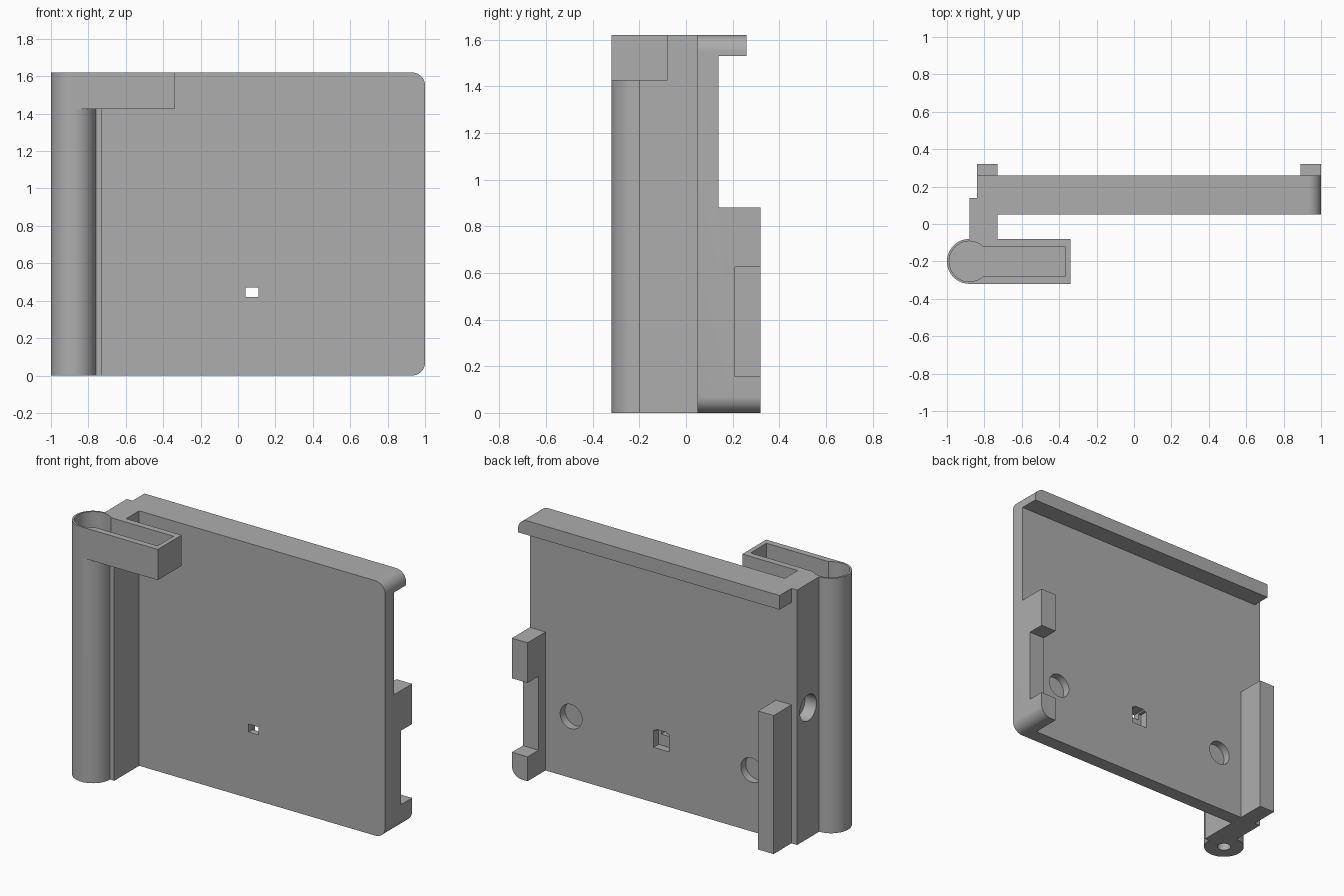
import bpy, bmesh, math

cube = bpy.data.objects.get("Cube")
if cube:
    bpy.data.objects.remove(cube, do_unlink=True)

GREY = (0.42, 0.42, 0.42, 1)
mat = bpy.data.materials.new("plain_grey")
mat.use_nodes = True
mat.diffuse_color = GREY
mat.node_tree.nodes["Principled BSDF"].inputs["Base Color"].default_value = GREY


def arc(cx, cy, r, start, end, steps):
    angles = [math.radians(start + (end - start) * i / steps) for i in range(steps + 1)]
    return [(cx + r * math.cos(a), cy + r * math.sin(a)) for a in angles]


def prism(name, outline, axis, low, high):
    """Extrude a flat outline along one axis."""
    place = {"x": lambda a, b: (low, a, b),
             "y": lambda a, b: (a, low, b),
             "z": lambda a, b: (a, b, low)}[axis]
    bm = bmesh.new()
    face = bm.faces.new([bm.verts.new(place(a, b)) for a, b in outline])
    grown = bmesh.ops.extrude_face_region(bm, geom=[face])
    moved = [g for g in grown["geom"] if isinstance(g, bmesh.types.BMVert)]
    shift = [(high - low) if axis == n else 0 for n in "xyz"]
    bmesh.ops.translate(bm, verts=moved, vec=shift)
    bmesh.ops.recalc_face_normals(bm, faces=bm.faces)
    mesh = bpy.data.meshes.new(name)
    bm.to_mesh(mesh)
    bm.free()
    mesh.materials.append(mat)
    obj = bpy.data.objects.new(name, mesh)
    bpy.context.collection.objects.link(obj)
    return obj


def box(name, x, y, z):
    return prism(name, [(x[0], y[0]), (x[1], y[0]), (x[1], y[1]), (x[0], y[1])], "z", *z)


def disc(name, a, b, r, axis, low, high):
    return prism(name, arc(a, b, r, 0, 352.5, 47), axis, low, high)


def combine(targets, tool, operation="DIFFERENCE"):
    """Apply a boolean to each target, then drop the tool."""
    tool.hide_render = True
    for target in targets:
        mod = target.modifiers.new("cut", "BOOLEAN")
        mod.operation, mod.solver, mod.object = operation, "EXACT", tool
        bpy.context.view_layer.objects.active = target
        bpy.ops.object.modifier_apply(modifier=mod.name)
    bpy.data.objects.remove(tool, do_unlink=True)


TOP = 1.62
LEFT, RIGHT = -0.84, 1.0
PLATE_FRONT, PLATE_BACK = 0.05, 0.14
R = 0.07

# Tray: rounded block carved down to plate, top lip and side clips
outline = [(LEFT, 0)] + arc(RIGHT - R, R, R, -90, 0, 10)
outline += arc(RIGHT - R, TOP - R, R, 0, 90, 10) + [(LEFT, TOP)]
tray = prism("tray", outline, "y", PLATE_FRONT, 0.32)
for x, y, z in [
    ((-2, 2), (0.26, 1), (0.88, 2)),                # lip depth
    ((-2, 2), (PLATE_BACK, 1), (0.88, 1.53)),       # open sides above the clips
    ((-0.73, 0.89), (PLATE_BACK, 1), (-1, 1.53)),   # space between the clips
    ((0.8, 2), (0.21, 1), (0.155, 0.625)),          # notch in one clip
    ((0.02, 0.13), (0.09, 0.2), (0.35, 0.46)),      # small back pocket
    ((0.04, 0.11), (-0.1, 0.2), (0.42, 0.47)),      # window through the plate
]:
    combine([tray], box("cutter", x, y, z))

# Round blind pockets in the back of the plate
for side in (-1, 1):
    combine([tray], disc("cutter", 0.075 + side * 0.635, 0.39, 0.077, "y", 0.09, 0.2))

# Hinge mount: stepped arm, round post and rectangular head
CX, CY, POST = -0.88, -0.2, 0.12
mount = prism("hinge_mount", [(CX, CY), (-0.73, CY), (-0.73, PLATE_FRONT), (LEFT, PLATE_FRONT),
                              (LEFT, PLATE_BACK), (CX, PLATE_BACK)], "z", 0, TOP)
combine([mount], disc("post", CX, CY, POST, "z", 0, TOP), "UNION")
combine([mount], box("head", (CX, -0.34), (CY - POST, CY + POST), (1.425, TOP)), "UNION")

# Keyhole pocket in the head
half = 0.08
tilt = math.degrees(math.asin(half / 0.108))
keyhole = arc(CX, CY, 0.108, tilt, 360 - tilt, 40) + [(-0.37, CY - half), (-0.37, CY + half)]
combine([mount], prism("cutter", keyhole, "z", 1.46, 2))

# Pivot hole under the post and round pocket in the outer side
combine([mount], disc("cutter", CX, CY, 0.04, "z", -0.1, 0.3))
combine([mount, tray], disc("cutter", 0.03, 0.83, 0.083, "x", -0.95, -0.8))

for obj in (tray, mount):
    bpy.ops.object.select_all(action="DESELECT")
    obj.select_set(True)
    bpy.context.view_layer.objects.active = obj
    bpy.ops.object.shade_smooth_by_angle(angle=math.radians(30))
